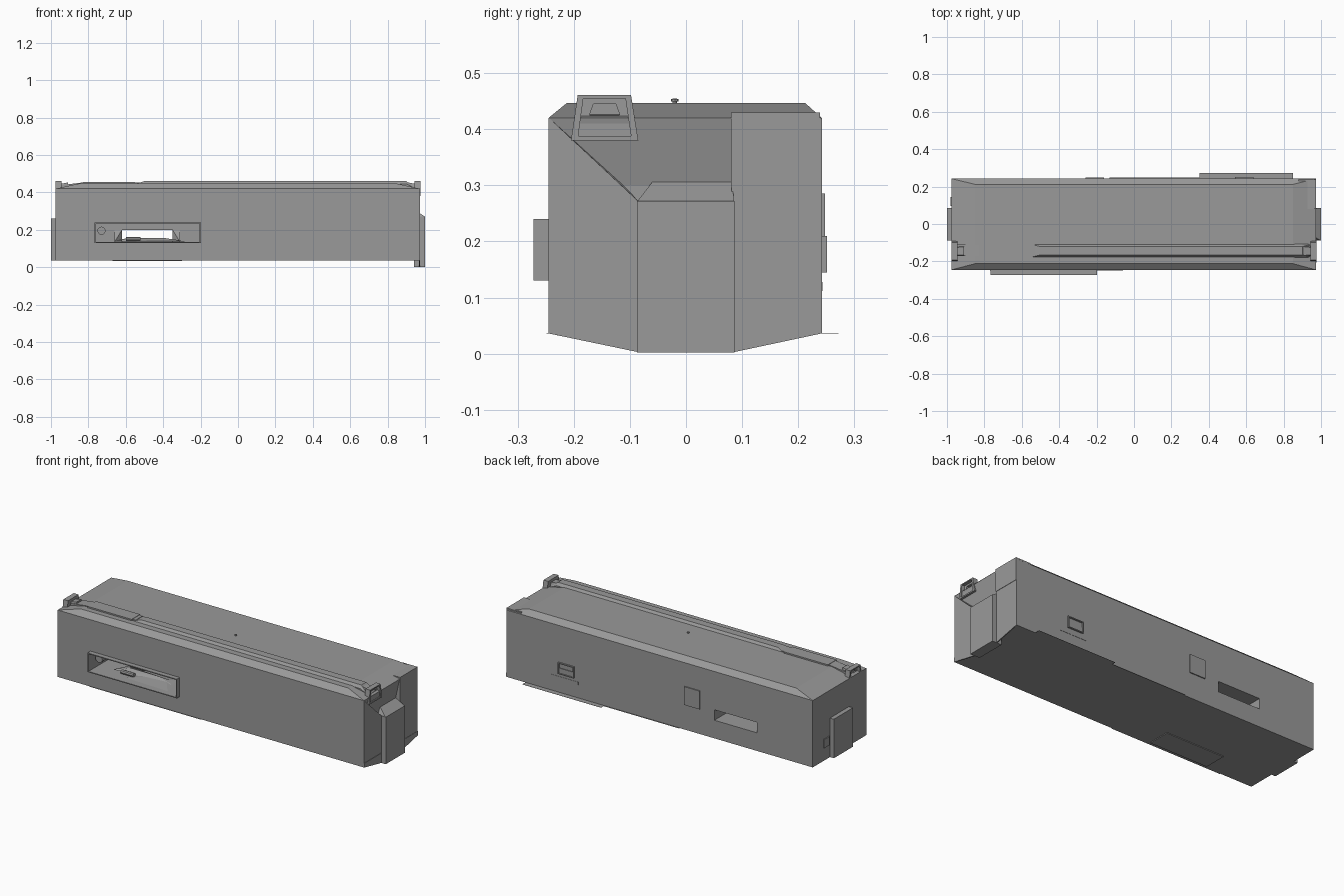
import bpy, bmesh
from mathutils import Vector

# Dark grey paint for everything
PAINT = bpy.data.materials.new("dark_grey")
PAINT.diffuse_color = (0.32, 0.32, 0.32, 1)


def finish(name, bm):
    bmesh.ops.recalc_face_normals(bm, faces=bm.faces)
    me = bpy.data.meshes.new(name)
    bm.to_mesh(me)
    bm.free()
    me.materials.append(PAINT)
    ob = bpy.data.objects.new(name, me)
    bpy.context.collection.objects.link(ob)
    return ob


def hull(name, pts):
    """Convex solid around a few points."""
    bm = bmesh.new()
    vs = [bm.verts.new(p) for p in pts]
    res = bmesh.ops.convex_hull(bm, input=vs)
    junk = {g for g in res["geom_interior"] + res["geom_unused"] if isinstance(g, bmesh.types.BMVert)}
    bmesh.ops.delete(bm, geom=list(junk), context='VERTS')
    bmesh.ops.dissolve_limit(bm, angle_limit=0.01, verts=bm.verts, edges=bm.edges)
    return finish(name, bm)


def box(name, x0, x1, y0, y1, z0, z1):
    return hull(name, [(x, y, z) for x in (x0, x1) for y in (y0, y1) for z in (z0, z1)])


def ring(name, outer, inner, offset):
    """Rectangular or trapezoid frame, extruded along an offset vector."""
    bm = bmesh.new()
    off = Vector(offset)
    loops = [[bm.verts.new(Vector(p) + o) for p in l]
             for l, o in ((outer, off * 0), (outer, off), (inner, off), (inner, off * 0))]
    n = len(outer)
    for k in range(4):
        a, b = loops[k], loops[(k + 1) % 4]
        for i in range(n):
            j = (i + 1) % n
            bm.faces.new((a[i], a[j], b[j], b[i]))
    return finish(name, bm)


def rect(x0, x1, z0, z1, y):
    return [(x0, y, z0), (x1, y, z0), (x1, y, z1), (x0, y, z1)]


def trap(x, yb0, yb1, zb, yt0, yt1, zt):
    return [(x, yb0, zb), (x, yb1, zb), (x, yt1, zt), (x, yt0, zt)]


def cylinder(name, loc, r, depth, axis='Z', sides=8):
    rot = {'X': (0, 1.5708, 0), 'Y': (1.5708, 0, 0), 'Z': (0, 0, 0)}[axis]
    bpy.ops.mesh.primitive_cylinder_add(vertices=sides, radius=r, depth=depth, location=loc, rotation=rot)
    ob = bpy.context.object
    ob.name = name
    ob.data.materials.append(PAINT)
    return ob


def cut(target, cutter):
    m = target.modifiers.new(cutter.name, 'BOOLEAN')
    m.operation = 'DIFFERENCE'
    m.solver = 'EXACT'
    m.object = cutter
    cutter.hide_render = True
    cutter.hide_viewport = True


# Main hull with hipped roof
X0, X1, Y0, Y1 = -0.975, 0.972, -0.245, 0.242
body = hull("main_body",
            [(x, y, z) for x in (X0, X1) for y in (Y0, Y1) for z in (0.036, 0.42)]
            + [(x, y, 0.447) for x in (-0.85, 0.85) for y in (-0.212, 0.212)])

# Bay opening in the front, narrower tunnel through to the back
cut(body, box("bay_cutter", -0.76, -0.205, -0.3, -0.06, 0.135, 0.235))
cut(body, box("tunnel_cutter", -0.62, -0.35, -0.1, 0.3, 0.14, 0.2))
# Shallow overhung notch above the right door, deepest at its foot
cut(body, hull("notch_cutter", [
    (0.971, -0.243, 0.419), (0.971, 0.081, 0.419), (0.945, -0.112, 0.30), (0.945, 0.081, 0.30),
    (0.945, -0.085, 0.272), (0.945, 0.081, 0.272),
    (1.05, -0.243, 0.419), (1.05, 0.081, 0.419), (1.05, -0.115, 0.30), (1.05, -0.087, 0.272),
    (1.05, 0.081, 0.272)]))

# Bay frame and angled inner walls
ring("bay_frame", rect(-0.766, -0.199, 0.13, 0.24, -0.272), rect(-0.76, -0.205, 0.135, 0.235, -0.272), (0, 0.03, 0))
for s, xa, xb in ((-1, -0.62, -0.66), (1, -0.35, -0.31)):
    hull("bay_buttress", [(xa, -0.06, 0.2), (xa, -0.06, 0.135), (xb, -0.06, 0.2),
                          (xb, -0.06, 0.135), (xb, -0.1, 0.135)])

# Small craft parked in the bay
hull("craft_hull", [(-0.66, -0.19, 0.142), (-0.3, -0.17, 0.142), (-0.3, -0.13, 0.142), (-0.62, -0.11, 0.142),
                    (-0.58, -0.15, 0.157), (-0.4, -0.15, 0.157)])
hull("craft_wing", [(-0.55, -0.23, 0.138), (-0.28, -0.24, 0.138), (-0.3, -0.09, 0.138), (-0.5, -0.09, 0.138),
                    (-0.45, -0.15, 0.148), (-0.35, -0.15, 0.148)])
for y in (-0.2, -0.11):
    cylinder("craft_engine", (-0.56, y, 0.15), 0.012, 0.08, 'X')
cylinder("bay_lamp", (-0.73, -0.14, 0.195), 0.022, 0.16, 'Y', 12)

# Corner block beside the notch
box("corner_block", 0.88, 0.974, 0.08, 0.239, 0.30, 0.43)

# Right end: skirt plate, door and sloping hood
hull("end_skirt", [(x, y, z) for x in (0.968, 0.974) for y, z in
                   ((Y0, 0.06), (Y0, 0.036), (-0.087, 0.003), (0.087, 0.003), (Y1, 0.036), (Y1, 0.06))])
box("right_door", 0.94, 1.0, -0.087, 0.086, 0.002, 0.272)
hull("door_hood", [(0.998, -0.087, 0.271), (0.998, 0.086, 0.271), (0.965, -0.057, 0.284), (0.965, 0.055, 0.284),
                   (0.94, -0.057, 0.31), (0.94, 0.081, 0.31), (0.94, -0.087, 0.26), (0.94, 0.086, 0.26)])

# Left end: door and control box
box("left_door", -1.0, -0.96, -0.087, 0.086, 0.036, 0.26)
box("left_control_box", -0.98, -0.97, 0.095, 0.145, 0.11, 0.16)

# Roof rail: trapezoid section that tapers at both ends
hull("roof_rail", [(-0.55, -0.178, 0.445), (-0.55, -0.108, 0.445), (0.95, -0.178, 0.42), (0.95, -0.108, 0.42),
                   (0.9, -0.178, 0.445), (0.9, -0.108, 0.445), (-0.5, -0.165, 0.46), (-0.5, -0.121, 0.46),
                   (0.9, -0.165, 0.46), (0.9, -0.121, 0.46)])
hull("roof_rail_low", [(x, y, z) for x, z in ((-0.95, 0.41), (-0.95, 0.438), (-0.83, 0.453), (-0.53, 0.453),
                                              (-0.53, 0.43)) for y in (-0.172, -0.11)])
box("rail_cover", -0.83, -0.55, -0.18, -0.103, 0.44, 0.455)

# Trapezoid brackets holding the rail ends
for x, dx in ((0.945, 0.03), (-0.945, -0.03)):
    ring("rail_bracket", trap(x, -0.205, -0.085, 0.38, -0.193, -0.098, 0.461),
         trap(x, -0.192, -0.098, 0.388, -0.183, -0.108, 0.455), (dx, 0, 0))
    x2 = x + dx * 0.8
    hull("bracket_panel", trap(x, -0.198, -0.092, 0.385, -0.193, -0.097, 0.412)
         + trap(x2, -0.198, -0.092, 0.385, -0.193, -0.097, 0.412))
    ring("bracket_socket", trap(x, -0.19, -0.1, 0.412, -0.183, -0.108, 0.457),
         trap(x, -0.172, -0.118, 0.425, -0.165, -0.125, 0.445), (dx * 0.4, 0, 0))
    xr = x - dx * 1.2
    hull("bracket_arm", trap(x, -0.172, -0.118, 0.425, -0.165, -0.125, 0.446)
         + trap(xr, -0.175, -0.112, 0.42, -0.165, -0.122, 0.453))

# Roof antenna
cylinder("antenna_stem", (0, -0.02, 0.45), 0.004, 0.01)
cylinder("antenna_cap", (0, -0.02, 0.4515), 0.007, 0.005)

# Back side: vent box, step, flat panels
ring("back_vent_frame", rect(0.54, 0.64, 0.145, 0.21, 0.235), rect(0.545, 0.635, 0.15, 0.205, 0.235), (0, 0.016, 0))
box("back_vent_slat", 0.545, 0.635, 0.238, 0.246, 0.15, 0.178)
box("vent_step", 0.515, 0.685, 0.238, 0.2435, 0.112, 0.128)
box("back_step", 0.35, 0.85, 0.23, 0.272, 0.036, 0.0368)
box("back_step_low", -0.13, 0.35, 0.23, 0.248, 0.036, 0.0368)
box("back_hatch", -0.26, -0.16, 0.235, 0.248, 0.18, 0.285)

# Front base strip and bottom plate
box("front_base_strip", -0.77, -0.06, -0.249, -0.24, 0.036, 0.0368)
box("bottom_plate", -0.67, -0.3, -0.23, -0.1, 0.032, 0.04)
